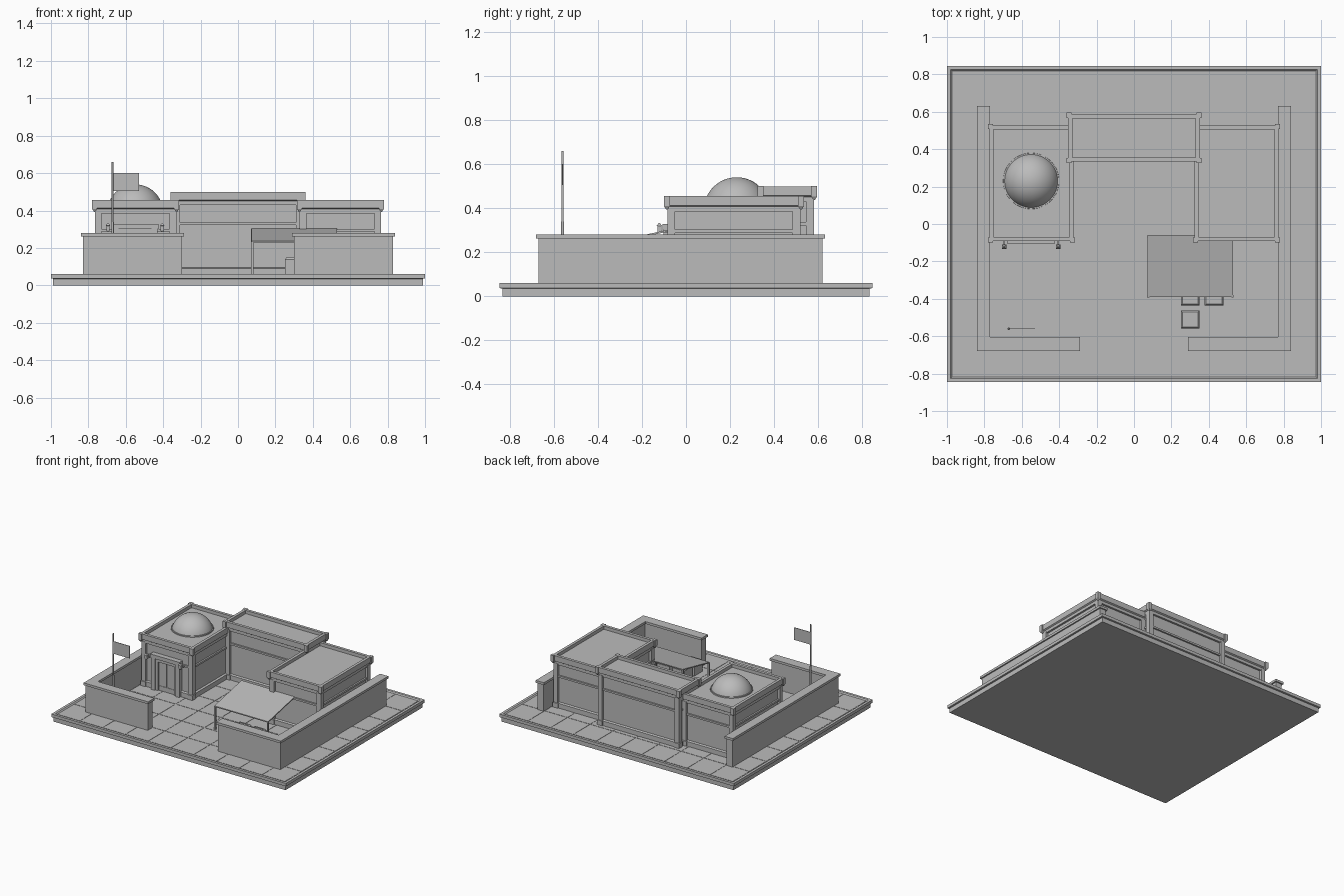
import bpy, bmesh, math
from mathutils import Matrix

cube = bpy.data.objects.get("Cube")
if cube:
    bpy.data.objects.remove(cube, do_unlink=True)

stone = bpy.data.materials.new("stone_grey")
stone.use_nodes = True
GREY = (0.5, 0.5, 0.5, 1)
stone.diffuse_color = GREY
stone.node_tree.nodes["Principled BSDF"].inputs["Base Color"].default_value = GREY


def finish(name, bm):
    bmesh.ops.recalc_face_normals(bm, faces=bm.faces[:])
    mesh = bpy.data.meshes.new(name)
    bm.to_mesh(mesh)
    bm.free()
    mesh.materials.append(stone)
    obj = bpy.data.objects.new(name, mesh)
    bpy.context.collection.objects.link(obj)
    return obj


def loft(bm, x0, x1, y0, y1, profile):
    """Stack rectangles grown by an offset, as (offset, height) pairs."""
    rings = []
    for o, z in profile:
        corners = ((x0 - o, y0 - o), (x1 + o, y0 - o), (x1 + o, y1 + o), (x0 - o, y1 + o))
        rings.append([bm.verts.new((x, y, z)) for x, y in corners])
    for a, b in zip(rings, rings[1:]):
        for i in range(4):
            j = (i + 1) % 4
            bm.faces.new((a[i], a[j], b[j], b[i]))
    bm.faces.new(rings[0][::-1])
    bm.faces.new(rings[-1])


def box(bm, x0, x1, y0, y1, z0, z1):
    loft(bm, x0, x1, y0, y1, ((0, z0), (0, z1)))


def boxes(name, *sizes):
    bm = bmesh.new()
    for s in sizes:
        box(bm, *s)
    return finish(name, bm)


def prism(bm, points, z0, z1):
    low = [bm.verts.new((x, y, z0)) for x, y in points]
    high = [bm.verts.new((x, y, z1)) for x, y in points]
    bm.faces.new(low[::-1])
    bm.faces.new(high)
    for i in range(len(points)):
        j = (i + 1) % len(points)
        bm.faces.new((low[i], low[j], high[j], high[i]))


# Base slab with a raised rim and a sunken floor
FLOOR = 0.052
bm = bmesh.new()
loft(bm, -1, 1, -0.845, 0.845, ((-0.012, 0), (-0.012, 0.035), (0, 0.037), (0, 0.06),
                                (-0.02, 0.06), (-0.028, FLOOR)))
finish("base", bm)

# Paving tiles
bm = bmesh.new()
cols, rows, gap = 10, 8, 0.003
dx, dy = 1.94 / cols, 1.63 / rows
for i in range(cols):
    for j in range(rows):
        x, y = -0.97 + i * dx, -0.815 + j * dy
        box(bm, x + gap, x + dx - gap, y + gap, y + dy - gap, FLOOR - 0.01, FLOOR + 0.002)
finish("paving_tiles", bm)

# Courtyard walls, L-shaped on each side, with overhanging caps
for side, label in ((-1, "right"), (1, "left")):
    bm = bmesh.new()
    for grow, z0, z1 in ((0, FLOOR, 0.262), (0.01, 0.262, 0.28)):
        points = [(0.83 + grow, -0.67 - grow), (0.83 + grow, 0.62 + grow),
                  (0.78 - grow, 0.62 + grow), (0.78 - grow, -0.615 + grow),
                  (0.30 - grow, -0.615 + grow), (0.30 - grow, -0.67 - grow)]
        prism(bm, [(side * x, y) for x, y in points], z0, z1)
    finish("courtyard_wall_" + label, bm)


def building(name, x0, x1, y0, y1, top, belt):
    """Hall with plinth, recessed panels, belt course, cornice and parapet."""
    bm = bmesh.new()
    loft(bm, x0, x1, y0, y1, (
        (-0.003, FLOOR), (-0.003, 0.09), (-0.018, 0.095),
        (-0.018, belt), (-0.006, belt), (-0.006, belt + 0.014), (-0.018, belt + 0.014),
        (-0.018, top - 0.07), (-0.003, top - 0.07), (-0.003, top - 0.048),
        (0.007, top - 0.042), (0.007, top), (-0.015, top), (-0.015, top - 0.025)))
    # Corner piers, each with a projecting cornice block
    w = 0.036
    for px in (x0, x1 - w):
        for py in (y0, y1 - w):
            loft(bm, px, px + w, py, py + w, ((0.004, FLOOR), (0.004, 0.09), (0, 0.092),
                                              (0, top - 0.06)))
            bx = px - 0.015 if px == x0 else px + w - 0.012
            by = py - 0.015 if py == y0 else py + w - 0.012
            loft(bm, bx, bx + 0.027, by, by + 0.027, ((-0.01, top - 0.062), (0, top - 0.046),
                                                      (0, top + 0.001)))
    return finish(name, bm)


building("domed_hall", -0.765, -0.33, -0.085, 0.52, 0.455, 0.288)
building("side_hall", 0.33, 0.765, -0.085, 0.52, 0.455, 0.288)
building("central_hall", -0.345, 0.345, 0.34, 0.58, 0.499, 0.322)

# Roof dome: the top of a sphere above a thin ring
bm = bmesh.new()
bmesh.ops.create_uvsphere(bm, u_segments=48, v_segments=24, radius=0.15,
                          matrix=Matrix.Translation((-0.55, 0.23, 0.39)))
bmesh.ops.bisect_plane(bm, geom=bm.verts[:] + bm.edges[:] + bm.faces[:],
                       plane_co=(0, 0, 0.42), plane_no=(0, 0, 1), clear_inner=True)
dome = finish("roof_dome", bm)
for p in dome.data.polygons:
    p.use_smooth = True
bm = bmesh.new()
bmesh.ops.create_cone(bm, cap_ends=True, segments=48, radius1=0.151, radius2=0.149,
                      depth=0.02, matrix=Matrix.Translation((-0.55, 0.23, 0.428)))
finish("dome_ring", bm)

# Entrance portal: posts, lintel, inner frame and double doors
cx = -0.55
boxes("portal_frame",
      (cx - 0.12, cx - 0.088, -0.101, -0.06, FLOOR, 0.30),
      (cx + 0.088, cx + 0.12, -0.101, -0.06, FLOOR, 0.30),
      (cx - 0.125, cx + 0.125, -0.106, -0.06, 0.30, 0.328))
boxes("portal_inner_frame",
      (cx - 0.088, cx - 0.068, -0.093, -0.06, FLOOR, 0.275),
      (cx + 0.068, cx + 0.088, -0.093, -0.06, FLOOR, 0.275),
      (cx - 0.088, cx + 0.088, -0.093, -0.06, 0.275, 0.30))
boxes("double_doors", (cx - 0.068, cx - 0.002, -0.08, -0.06, FLOOR, 0.275),
      (cx + 0.002, cx + 0.068, -0.08, -0.06, FLOOR, 0.275))

# Wall lamps on either side of the portal
for sx in (-1, 1):
    x = cx + sx * 0.145
    bm = bmesh.new()
    box(bm, x - 0.004, x + 0.004, -0.115, -0.06, 0.29, 0.298)
    loft(bm, x - 0.009, x + 0.009, -0.13, -0.112,
         ((-0.004, 0.285), (0, 0.292), (0, 0.318), (0.003, 0.32), (-0.006, 0.332)))
    finish("wall_lamp_" + ("right" if sx < 0 else "left"), bm)

# Sloping awning on two posts
bm = bmesh.new()
outline = ((-0.06, 0.306), (-0.39, 0.236), (-0.39, 0.228), (-0.06, 0.298))
ends = [[bm.verts.new((x, y, z)) for y, z in outline] for x in (0.072, 0.53)]
for i in range(4):
    j = (i + 1) % 4
    bm.faces.new((ends[0][i], ends[0][j], ends[1][j], ends[1][i]))
for end in ends:
    bm.faces.new(end)
finish("awning", bm)
boxes("awning_posts", *[(x - 0.006, x + 0.006, -0.392, -0.38, FLOOR, 0.232)
                        for x in (0.076, 0.526)])
boxes("awning_back_post", (0.07, 0.082, -0.075, -0.063, FLOOR, 0.3))

# Market goods: crates under and before the awning
for n, (x, y) in enumerate(((0.25, -0.435), (0.378, -0.435), (0.25, -0.56))):
    bm = bmesh.new()
    loft(bm, x, x + 0.1, y, y + 0.098, ((0, FLOOR), (0, 0.138), (-0.008, 0.148),
                                        (-0.016, 0.148), (-0.016, 0.142)))
    finish("crate_%d" % (n + 1), bm)

# Flagpole with a sleeve at the foot and a flag
bm = bmesh.new()
for r, z0, z1 in ((0.0065, FLOOR, 0.34), (0.005, 0.34, 0.66)):
    bmesh.ops.create_cone(bm, cap_ends=True, segments=12, radius1=r, radius2=r, depth=z1 - z0,
                          matrix=Matrix.Translation((-0.67, -0.56, (z0 + z1) / 2)))
finish("flagpole", bm)
boxes("flag", (-0.67, -0.53, -0.562, -0.558, 0.505, 0.6))
